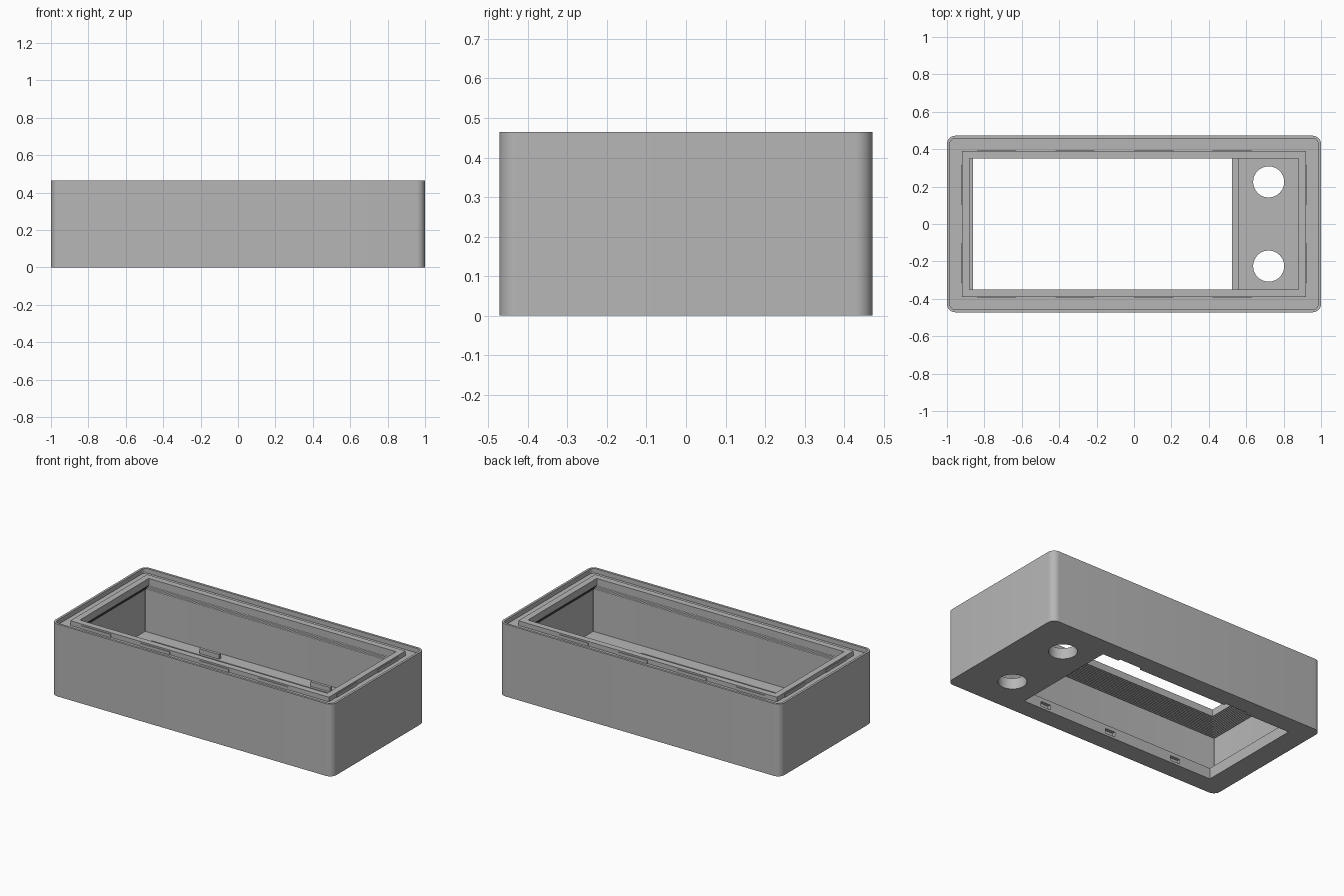
import bpy, bmesh, math

cube = bpy.data.objects.get("Cube")
if cube:
    bpy.data.objects.remove(cube)

grey = bpy.data.materials.new("mid_grey")
grey.use_nodes = True
colour = (0.47, 0.47, 0.47, 1)
grey.diffuse_color = colour
grey.node_tree.nodes["Principled BSDF"].inputs["Base Color"].default_value = colour


def add_object(name, bm):
    bmesh.ops.recalc_face_normals(bm, faces=bm.faces)
    mesh = bpy.data.meshes.new(name)
    bm.to_mesh(mesh)
    bm.free()
    mesh.materials.append(grey)
    obj = bpy.data.objects.new(name, mesh)
    bpy.context.collection.objects.link(obj)
    return obj


def box(name, x0, x1, y0, y1, z0, z1):
    bm = bmesh.new()
    bmesh.ops.create_cube(bm, size=1)
    for v in bm.verts:
        v.co.x = x1 if v.co.x > 0 else x0
        v.co.y = y1 if v.co.y > 0 else y0
        v.co.z = z1 if v.co.z > 0 else z0
    return add_object(name, bm)


def rounded_loop(bm, hx, hy, radius, z, steps=8):
    verts = []
    corners = [(1, 1), (-1, 1), (-1, -1), (1, -1)]
    for quarter, (sx, sy) in enumerate(corners):
        for i in range(steps + 1):
            a = (quarter + i / steps) * math.pi / 2
            verts.append(bm.verts.new((sx * (hx - radius) + radius * math.cos(a),
                                       sy * (hy - radius) + radius * math.sin(a), z)))
    return verts


def lofted_solid(name, rings):
    bm = bmesh.new()
    loops = [rounded_loop(bm, *ring) for ring in rings]
    for low, high in zip(loops, loops[1:]):
        n = len(low)
        for i in range(n):
            j = (i + 1) % n
            bm.faces.new((low[i], low[j], high[j], high[i]))
    bm.faces.new(loops[0])
    bm.faces.new(loops[-1])
    return add_object(name, bm)


def cut(target, cutter):
    cutter.hide_render = True
    mod = target.modifiers.new("cut", "BOOLEAN")
    mod.object = cutter
    mod.operation = "DIFFERENCE"
    mod.solver = "EXACT"
    bpy.context.view_layer.objects.active = target
    bpy.ops.object.modifier_apply(modifier=mod.name)
    bpy.data.objects.remove(cutter)


HEIGHT, LEDGE, FLOOR = 0.465, 0.435, 0.07
OPEN_X, OPEN_Y = 0.88, 0.35

# Outer shell, rim, groove and inner ridge
rings = [(1, 0.472, 0.045, 0),
         (1, 0.472, 0.045, HEIGHT),
         (0.985, 0.457, 0.03, HEIGHT),
         (0.985, 0.457, 0.03, LEDGE),
         (0.92, 0.39, 0.004, LEDGE),
         (0.92, 0.39, 0.004, HEIGHT),
         (OPEN_X, OPEN_Y, 0.003, HEIGHT)]

# Finely stepped underside widening into the cavity
STEPS, SPREAD = 14, 0.084
for i in range(STEPS):
    z = 0.42 - SPREAD * i / STEPS
    for k in (i, i + 1):
        grow = SPREAD * k / STEPS
        rings.append((OPEN_X + grow, OPEN_Y + grow, 0.003, z))
rings.append((OPEN_X + SPREAD, OPEN_Y + SPREAD, 0.003, FLOOR))
body = lofted_solid("case_body", rings)

# Hatch opening through the floor, with a lower step at one end
cut(body, box("hatch_cutter", -0.86, 0.525, -0.35, 0.35, -0.1, 0.2))
cut(body, box("step_cutter", 0.5, 0.56, -0.35, 0.35, 0.04, 0.2))

# Round holes in the floor plate
for side in (-1, 1):
    bm = bmesh.new()
    bmesh.ops.create_cone(bm, cap_ends=True, segments=48, radius1=0.083,
                          radius2=0.083, depth=0.5)
    bmesh.ops.translate(bm, verts=bm.verts, vec=(0.72, side * 0.225, 0))
    cut(body, add_object("hole_cutter", bm))

# Catch slots along one edge of the hatch, clip slots along the other
for x in (0.365, -0.115, -0.6):
    cut(body, box("catch_cutter", x - 0.035, x + 0.035, -0.37, -0.34, 0.015, 0.045))
for i, x in enumerate((-0.46, 0.33)):
    cut(body, box("clip_cutter", x - 0.08, x + 0.08, 0.34, 0.366, -0.1, 0.05))
    box(f"clip_post_{i + 1}", x - 0.07, x + 0.07, 0.366, 0.385, FLOOR - 0.01, 0.1)

# Low snap ribs around the outside of the ridge
for side in (-1, 1):
    for x in (-0.735, -0.315, 0.105, 0.525):
        y = side * 0.391
        box("long_snap_rib", x - 0.105, x + 0.105, y - 0.003, y + 0.003, LEDGE, 0.455)
    for y in (-0.21, 0.21):
        x = side * 0.921
        box("end_snap_rib", x - 0.003, x + 0.003, y - 0.105, y + 0.105, LEDGE, 0.455)

# Smooth rounded corners, crisp edges
bpy.ops.object.select_all(action="DESELECT")
body.select_set(True)
bpy.context.view_layer.objects.active = body
bpy.ops.object.shade_smooth_by_angle(angle=math.radians(30))
